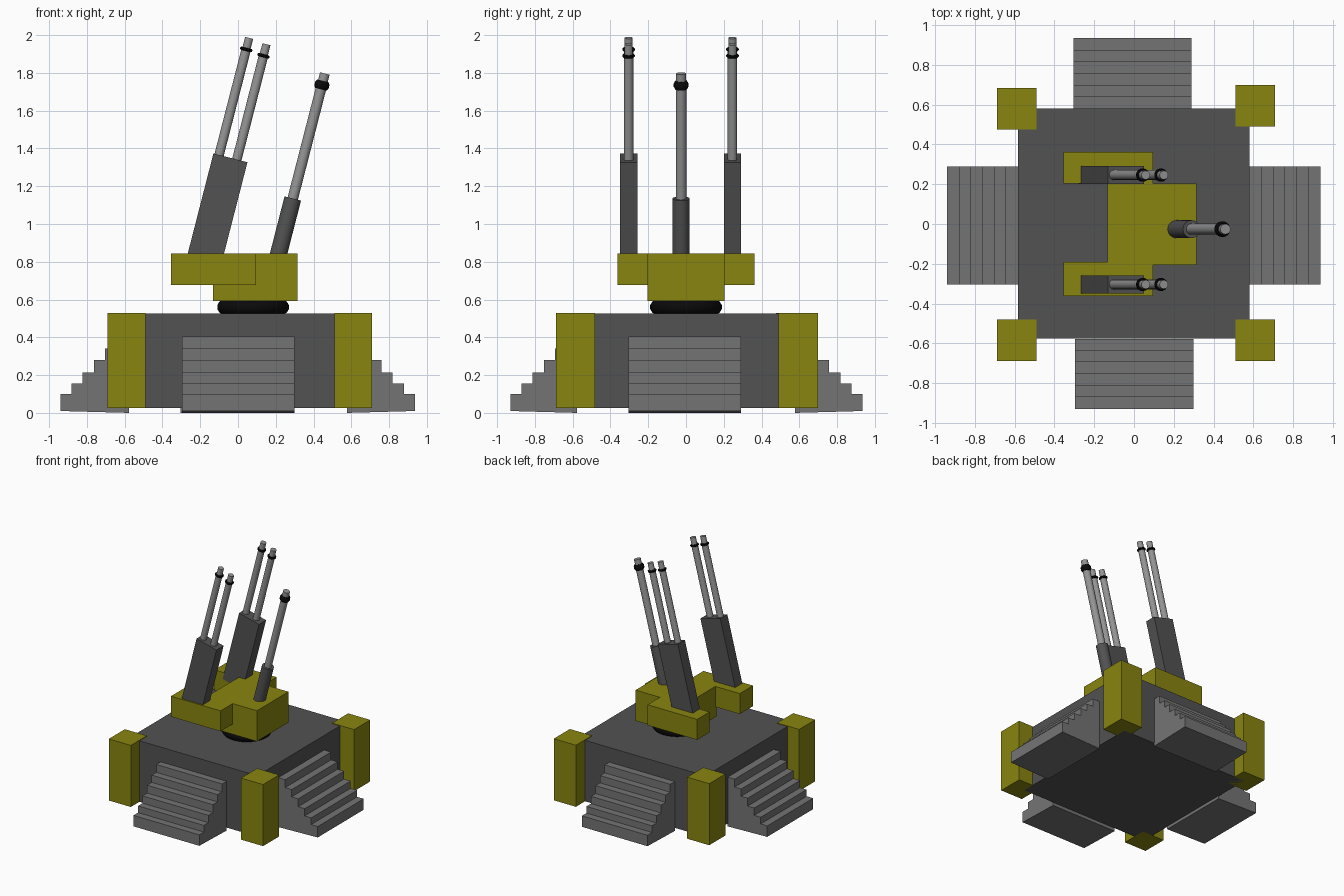
import bpy, bmesh, math
from mathutils import Matrix, Vector

if "Cube" in bpy.data.objects:
    bpy.data.objects.remove(bpy.data.objects["Cube"])

def material(name, rgb):
    m = bpy.data.materials.new(name)
    m.diffuse_color = (*rgb, 1)
    m.use_nodes = True
    m.node_tree.nodes["Principled BSDF"].inputs["Base Color"].default_value = m.diffuse_color
    return m

YELLOW = material("olive yellow", (0.25, 0.235, 0.005))
DARK = material("dark grey", (0.085, 0.085, 0.085))
STONE = material("stair grey", (0.175, 0.175, 0.175))
STEEL = material("barrel steel", (0.30, 0.30, 0.30))
BLACK = material("black", (0.003, 0.003, 0.003))

TILT = math.radians(14.4)
AXIS = Vector((math.sin(TILT), 0, math.cos(TILT)))


def finish(name, bm, mat, matrix=None, smooth=False):
    bmesh.ops.recalc_face_normals(bm, faces=bm.faces)
    me = bpy.data.meshes.new(name)
    bm.to_mesh(me)
    bm.free()
    if matrix is not None:
        me.transform(matrix)
    me.materials.append(mat)
    ob = bpy.data.objects.new(name, me)
    bpy.context.collection.objects.link(ob)
    if smooth:
        bpy.ops.object.select_all(action='DESELECT')
        ob.select_set(True)
        bpy.context.view_layer.objects.active = ob
        bpy.ops.object.shade_smooth_by_angle(angle=math.radians(40))
    return ob


def box(name, lo, hi, mat, matrix=None):
    bm = bmesh.new()
    bmesh.ops.create_cube(bm, size=1)
    for v in bm.verts:
        v.co = Vector([l + (c + 0.5) * (h - l) for c, l, h in zip(v.co, lo, hi)])
    return finish(name, bm, mat, matrix)


def rod(name, radius, z0, z1, mat, matrix):
    bm = bmesh.new()
    bmesh.ops.create_cone(bm, cap_ends=True, segments=24, radius1=radius, radius2=radius,
                          depth=z1 - z0, matrix=Matrix.Translation((0, 0, (z0 + z1) / 2)))
    return finish(name, bm, mat, matrix, True)


def ring(name, major, minor, height, mat, matrix, n=32, k=8):
    """Closed ring with an oval cross-section."""
    bm = bmesh.new()
    loops = []
    for i in range(n):
        a = math.tau * i / n
        loop = []
        for j in range(k):
            b = math.tau * (j + 0.5) / k
            r = major + minor * math.cos(b)
            loop.append(bm.verts.new((r * math.cos(a), r * math.sin(a), height / 2 * math.sin(b))))
        loops.append(loop)
    for i in range(n):
        for j in range(k):
            p, q = loops[i], loops[(i + 1) % n]
            bm.faces.new((p[j], q[j], q[(j + 1) % k], p[(j + 1) % k]))
    return finish(name, bm, mat, matrix, True)


def tilted(x, y, z):
    """Frame whose local z runs along the raised gun axis."""
    return Matrix.Translation((x, y, z)) @ Matrix.Rotation(TILT, 4, 'Y')


def stairs(name, outer, lo, hi, angle):
    """Six-step profile extruded sideways; climbs towards the base."""
    heights = [0.10, 0.155, 0.215, 0.28, 0.34, 0.405]
    pts = [(0.578, 0.0), (outer, 0.01)]
    for i, h in enumerate(heights):
        r = outer - 0.059 * i
        if i:
            pts.append((r, heights[i - 1]))
        pts.append((r, h))
    pts.append((0.578, heights[-1]))
    bm = bmesh.new()
    face = bm.faces.new([bm.verts.new((r, lo, z)) for r, z in pts])
    ext = bmesh.ops.extrude_face_region(bm, geom=[face])
    verts = [g for g in ext["geom"] if isinstance(g, bmesh.types.BMVert)]
    bmesh.ops.translate(bm, verts=verts, vec=(0, hi - lo, 0))
    return finish(name, bm, STONE, Matrix.Rotation(math.radians(angle), 4, 'Z'))


# Base block, corner posts and four flights of stairs
box("base_block", (-0.583, -0.577, 0.025), (0.58, 0.58, 0.525), DARK)
for name, x, y in (("back_left", -0.59, 0.58), ("back_right", 0.61, 0.595),
                   ("front_left", -0.59, -0.585), ("front_right", 0.61, -0.585)):
    box(name + "_post", (x - 0.1, y - 0.104, 0.025), (x + 0.1, y + 0.104, 0.53), YELLOW)
stairs("right_stairs", 0.937, -0.305, 0.29, 0)
stairs("back_stairs", 0.935, -0.29, 0.305, 90)
stairs("left_stairs", 0.94, -0.29, 0.305, 180)
stairs("front_stairs", 0.93, -0.297, 0.30, 270)

# Turret on its bearing ring
ring("turret_bearing", 0.15, 0.041, 0.08, BLACK, Matrix.Translation((0.08, 0, 0.56)), 40, 12)
box("turret_body", (-0.133, -0.205, 0.593), (0.315, 0.203, 0.845), YELLOW)
box("back_gun_mount", (-0.355, 0.203, 0.677), (0.095, 0.363, 0.845), YELLOW)
box("front_gun_mount", (-0.355, -0.362, 0.677), (0.095, -0.19, 0.845), YELLOW)

# Twin guns: slanted housing with two barrels and muzzle rings
for side, y in (("back", 0.246), ("front", -0.304)):
    frame = tilted(-0.04, y, 1.35)
    box(side + "_gun_housing", (-0.093, -0.046, -0.6), (0.093, 0.046, 0), DARK, frame)
    for label, dx, tip in (("left", -0.062, 0.64), ("right", 0.035, 0.63)):
        part = f"{side}_{label}"
        m = frame @ Matrix.Translation((dx, 0, 0))
        rod(part + "_barrel", 0.025, -0.02, tip - 0.065, STEEL, m)
        rod(part + "_muzzle", 0.022, tip - 0.066, tip, STEEL, m)
        ring(part + "_muzzle_ring", 0.025, 0.009, 0.018, BLACK,
             m @ Matrix.Translation((0, 0, tip - 0.063)))

# Single centre gun
frame = tilted(0.29, -0.026, 1.135)
rod("centre_gun_housing", 0.045, -0.4, 0, DARK, frame)
rod("centre_barrel", 0.028, -0.02, 0.62, STEEL, frame)
rod("centre_muzzle", 0.026, 0.619, 0.683, STEEL, frame)
ring("centre_muzzle_ring", 0.025, 0.015, 0.05, BLACK, frame @ Matrix.Translation((0, 0, 0.62)))
